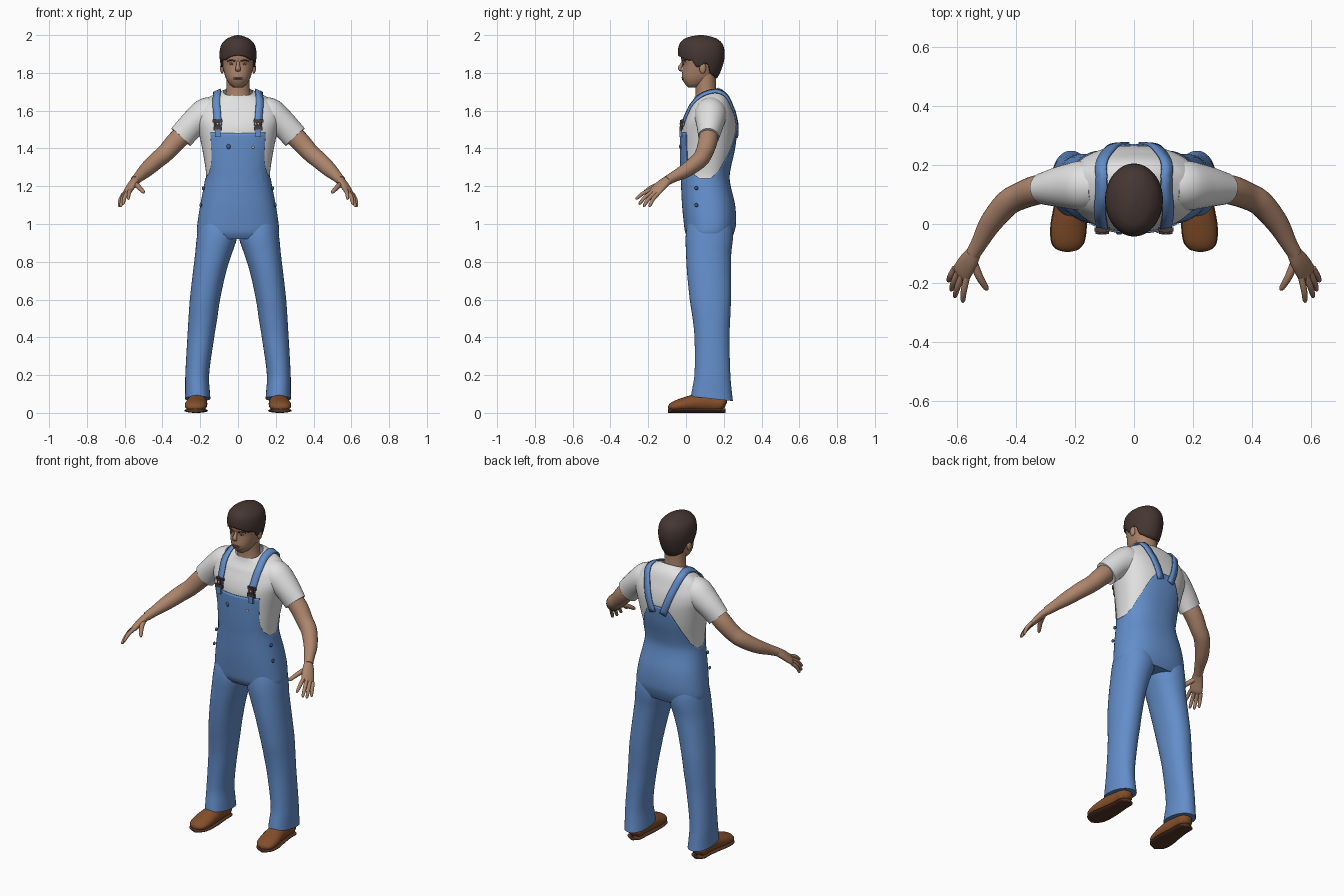
import bpy, bmesh, math
from mathutils import Vector, Matrix
from mathutils.bvhtree import BVHTree

if "Cube" in bpy.data.objects:
    bpy.data.objects.remove(bpy.data.objects["Cube"])


def material(name, *rgb):
    m = bpy.data.materials.new(name)
    m.use_nodes = True
    m.diffuse_color = (*rgb, 1)
    m.node_tree.nodes["Principled BSDF"].inputs["Base Color"].default_value = (*rgb, 1)
    return m


SKIN = material("skin", .42, .235, .15)
LIP = material("dark skin", .27, .13, .09)
HAIR = material("dark brown hair", .06, .037, .032)
WHITE = material("white cotton", .76, .76, .76)
DENIM = material("blue denim", .125, .27, .59)
DARK_DENIM = material("dark denim", .05, .11, .25)
LEATHER = material("brown leather", .23, .078, .024)
SOLE = material("dark sole", .09, .035, .018)
BUCKLE = material("dark buckle", .07, .045, .04)
METAL = material("pale metal", .6, .6, .62)


# ---------- helpers ----------
def finish(name, mesh, mat, mirror=False, thick=0, grow=-1, sharp=50):
    mesh.materials.append(mat)
    mesh.shade_smooth()
    mesh.set_sharp_from_angle(angle=math.radians(sharp))
    ob = bpy.data.objects.new(name, mesh)
    bpy.context.scene.collection.objects.link(ob)
    if thick:
        mod = ob.modifiers.new("thickness", 'SOLIDIFY')
        mod.thickness, mod.offset = thick, grow
    if mirror:
        ob.modifiers.new("mirror", 'MIRROR').use_mirror_merge = False
    return ob


def grid(name, rows, mat, closed=True, caps="", **kw):
    """Skin a list of point rows; caps may contain b (bottom) and t (top)."""
    n, k = len(rows[0]), len(rows)
    verts = [tuple(p) for row in rows for p in row]
    faces = [(r * n + c, r * n + (c + 1) % n, (r + 1) * n + (c + 1) % n, (r + 1) * n + c)
             for r in range(k - 1) for c in range(n if closed else n - 1)]
    if "b" in caps:
        faces.append(tuple(reversed(range(n))))
    if "t" in caps:
        faces.append(tuple(range((k - 1) * n, k * n)))
    mesh = bpy.data.meshes.new(name)
    mesh.from_pydata(verts, [], faces)
    return finish(name, mesh, mat, **kw)


def sample(table, t):
    """Smooth curve through rows of (t, values...)."""
    last = len(table) - 1
    i = 0
    while i < last - 1 and t > table[i + 1][0]:
        i += 1
    a, b = table[i], table[i + 1]
    before, after = table[max(i - 1, 0)], table[min(i + 2, last)]
    h = b[0] - a[0]
    s = min(max((t - a[0]) / h, 0), 1)
    out = []
    for j in range(1, len(a)):
        ma = (b[j] - before[j]) / (b[0] - before[0]) * h
        mb = (after[j] - a[j]) / (after[0] - a[0]) * h
        d = b[j] - a[j]
        out.append(a[j] + s * ma + s * s * (3 * d - 2 * ma - mb) + s ** 3 * (ma + mb - 2 * d))
    return out


def linear(table, t):
    for (a, u), (b, v) in zip(table, table[1:]):
        if t <= b:
            return u + (v - u) * (t - a) / (b - a)
    return table[-1][1]


def skin_point(table, a, z, off=0, power=1, tilt=None):
    """Point on a body whose rows are (z, centre x, half width, front y, back y)."""
    cx, w, front, back = sample(table, z)
    bend = lambda v: math.copysign(abs(v) ** power, v)
    dy = ((back - front) / 2 + off) * bend(math.cos(a))
    return Vector((cx + (w + off) * bend(math.sin(a)), (front + back) / 2 - dy,
                   z - (tilt(z) * dy if tilt else 0)))


def body(name, table, low, high, mat, n=64, rows=40, ease=1, **kw):
    """Stack of rings; low may be a rim height that depends on the angle."""
    shape = {k: kw.pop(k) for k in ("off", "power", "tilt") if k in kw}
    get = lambda v, c: linear(v, 180 - abs(180 - 360 * c / n)) if isinstance(v, list) else v
    pts = []
    for r in range(rows + 1):
        s = 1 - (1 - r / rows) ** ease
        pts.append([skin_point(table, math.tau * c / n,
                               get(low, c) + (get(high, c) - get(low, c)) * s, **shape)
                    for c in range(n)])
    return grid(name, pts, mat, **kw)


def tube(name, pts, mat, ref=(0, 1, 0), n=20, steps=6, mirror=True):
    """Rounded limb through points of (x, y, z, radius along ref, other radius)."""
    table = [(i, *p) for i, p in enumerate(pts)]
    end, rows = len(pts) - 1, []
    for k in range(end * steps + 1):
        t = k / steps
        x, y, z, ra, rb = sample(table, t)
        tan = (Vector(sample(table, min(t + .1, end))[:3])
               - Vector(sample(table, max(t - .1, 0))[:3])).normalized()
        side = Vector(ref)
        side = (side - tan * side.dot(tan)).normalized()
        up = tan.cross(side)
        rows.append([Vector((x, y, z)) + side * ra * math.cos(math.tau * c / n)
                     + up * rb * math.sin(math.tau * c / n) for c in range(n)])
    return grid(name, rows, mat, caps="bt", mirror=mirror)


def solid(name, centre, size, mat, box=False, mirror=True):
    bm = bmesh.new()
    m = Matrix.Translation(centre) @ Matrix.Diagonal((*size, 1))
    if box:
        bmesh.ops.create_cube(bm, size=1, matrix=m)
    else:
        bmesh.ops.create_uvsphere(bm, u_segments=16, v_segments=10, radius=.5, matrix=m)
    mesh = bpy.data.meshes.new(name)
    bm.to_mesh(mesh)
    bm.free()
    return finish(name, mesh, mat, mirror=mirror)


def tree(ob):
    return BVHTree.FromPolygons([v.co for v in ob.data.vertices],
                                [tuple(p.vertices) for p in ob.data.polygons])


def front_of(bvh, x, z):
    return bvh.ray_cast(Vector((x, -1, z)), Vector((0, 1, 0)))[0]


# ---------- shirt and overalls ----------
trunk = [(.92, 0, .19, .02, .235), (.95, 0, .211, .002, .248), (1, 0, .21, -.006, .26),
         (1.1, 0, .195, -.016, .255), (1.2, 0, .176, -.021, .232), (1.25, 0, .169, -.023, .226),
         (1.3, 0, .173, -.026, .233), (1.4, 0, .19, -.028, .255), (1.5, 0, .212, -.025, .266),
         (1.55, 0, .225, -.012, .262), (1.6, 0, .22, .01, .25), (1.65, 0, .185, .03, .228),
         (1.68, 0, .13, .042, .205), (1.7, 0, .078, .047, .172)]
collar = lambda z: .35 * min(max((z - 1.62) / .08, 0), 1)
shirt = body("shirt", trunk, 1.15, 1.7, WHITE, power=.85, tilt=collar, sharp=80)
tube("sleeve", [(.13, .13, 1.59, .08, .085), (.175, .13, 1.575, .085, .087),
                (.237, .127, 1.53, .073, .073), (.303, .12, 1.46, .055, .068)], WHITE, n=32)

# Bib in front, low at the sides, rising to a peak behind
rim = [(0, 1.48), (40, 1.485), (45, 1.36), (50, 1.31), (60, 1.27), (80, 1.24), (100, 1.24),
       (120, 1.28), (140, 1.36), (160, 1.46), (170, 1.5), (180, 1.5)]
overalls = body("overalls_top", trunk, .92, rim, DENIM, n=72, off=.005, power=.85,
                caps="b", thick=.005)
leg = [(.065, .213, .068, .025, .25), (.1, .214, .066, .03, .245), (.2, .216, .063, .045, .235),
       (.4, .197, .071, .045, .23), (.5, .186, .076, .035, .234), (.6, .175, .08, .02, .238),
       (.75, .15, .088, .005, .238), (.85, .128, .098, 0, .24), (.93, .111, .107, -.002, .249),
       (1, .105, .1, .007, .244), (1.08, .09, .08, .03, .22)]
body("trouser_leg", leg, .075, 1.08, DENIM, n=40, power=.92, caps="bt", mirror=True,
     tilt=lambda z: -.12 * max(0, 1 - (z - .06) / .2))

# Shoulder straps laid on the shirt
shirt_tree, bib_tree = tree(shirt), tree(overalls)
path = [(.108, -.03, 1.52), (.112, 0, 1.59), (.12, .04, 1.67), (.122, .1, 1.72),
        (.118, .16, 1.72), (.105, .21, 1.67), (.08, .26, 1.59), (.035, .28, 1.46)]
table = [(i, *p) for i, p in enumerate(path)]
end, ribbon = len(path) - 1, []
for k in range(end * 6 + 1):
    t = k / 6
    p, normal, _, _ = shirt_tree.find_nearest(Vector(sample(table, t)))
    tan = Vector(sample(table, min(t + .1, end))) - Vector(sample(table, max(t - .1, 0)))
    side = tan.cross(normal).normalized() * .02
    ribbon.append([p + normal * .005 - side, p + normal * .005 + side])
grid("shoulder_strap", ribbon, DENIM, closed=False, mirror=True, thick=.008, grow=1)

# Buckles, bib details and side buttons
for part, z, w, h, mat in (("buckle_bar", 1.545, .052, .015, BUCKLE),
                           ("buckle_link", 1.525, .026, .05, BUCKLE),
                           ("buckle_clip", 1.505, .046, .022, BUCKLE),
                           ("bib_tab", 1.48, .03, .04, DENIM)):
    y = front_of(shirt_tree, .108, z).y - .016
    solid(part, (.108, y, z), (w, .014, h), mat, box=True)
solid("buckle_stud", (.108, front_of(shirt_tree, .108, 1.53).y - .023, 1.53),
      (.012, .01, .012), METAL)
solid("bib_button", front_of(bib_tree, .08, 1.405), (.014, .01, .014), METAL, mirror=False)
solid("pocket_fold", front_of(bib_tree, -.05, 1.41), (.022, .012, .026), DARK_DENIM, mirror=False)
for z in (1.19, 1.1):
    spot = bib_tree.find_nearest(Vector((.3, .055, z)))[0]
    solid("side_button", (spot.x, .055, z), (.014, .02, .02), DARK_DENIM)

# ---------- arms and hands ----------
tube("arm", [(.27, .122, 1.495, .05, .052), (.33, .115, 1.435, .05, .052),
             (.385, .095, 1.375, .046, .047), (.43, .07, 1.337, .044, .045),
             (.485, .005, 1.287, .038, .039), (.522, -.06, 1.252, .029, .029),
             (.545, -.1, 1.23, .025, .025)], SKIN, n=24)
across = Vector((.68, .6, -.42))
tube("palm", [(.538, -.09, 1.237, .024, .022), (.56, -.125, 1.21, .034, .02),
              (.583, -.162, 1.174, .037, .016), (.592, -.177, 1.16, .03, .008)], SKIN, ref=across)
fingers = {"index_finger": ((.567, -.18, 1.183), (.58, -.265, 1.13)),
           "middle_finger": ((.582, -.172, 1.174), (.608, -.248, 1.103)),
           "ring_finger": ((.596, -.162, 1.166), (.62, -.225, 1.09)),
           "little_finger": ((.607, -.15, 1.158), (.629, -.193, 1.09)),
           "thumb": ((.548, -.12, 1.215), (.497, -.223, 1.165))}
for name, (root, tip) in fingers.items():
    root, tip = Vector(root), Vector(tip)
    fat = 1.25 if name == "thumb" else 1
    pts = []
    for s, r in ((0, .011), (.5, .0105), (.9, .008), (1, .003)):
        p = root.lerp(tip, s) + Vector((.3, -.3, .5)) * .05 * s * (1 - s)
        pts.append((*p, r * fat, r * fat))
    tube(name, pts, SKIN, ref=across, n=12, steps=4)

# ---------- shoes ----------
shoe = [(.215, .21, .04, .015, .015), (.215, .19, .048, .042, .04), (.215, .13, .055, .045, .05),
        (.217, .05, .052, .054, .046), (.222, -.01, .043, .059, .038),
        (.225, -.06, .034, .054, .029), (.225, -.085, .028, .036, .018),
        (.225, -.094, .026, .01, .006)]
tube("shoe", shoe, LEATHER, ref=(1, 0, 0), n=24)
tube("shoe_sole", [(x, y, .012, w + .003, .012) for x, y, z, w, h in shoe], SOLE,
     ref=(1, 0, 0), n=24)
solid("shoe_heel", (.215, .165, .014), (.084, .08, .028), SOLE)

# ---------- neck and head ----------
neck = [(1.62, 0, .08, .04, .185), (1.68, 0, .067, .05, .165), (1.72, 0, .062, .05, .16),
        (1.8, 0, .062, .045, .16)]
body("neck", neck, 1.62, 1.8, SKIN, n=32, rows=12)
skull = [(1.722, 0, .022, .012, .06), (1.735, 0, .04, -.001, .09), (1.76, 0, .058, -.017, .13),
         (1.78, 0, .067, -.021, .148), (1.82, 0, .078, -.019, .165), (1.845, 0, .083, -.018, .17),
         (1.87, 0, .086, -.025, .178), (1.9, 0, .086, -.027, .18), (1.95, 0, .072, -.012, .165),
         (1.975, 0, .04, .03, .12)]
head = body("head", skull, 1.722, 1.975, SKIN, n=48, rows=30, power=.92, caps="bt")
hairdo = [(1.76, 0, .066, .0, .158), (1.8, 0, .081, -.01, .18), (1.85, 0, .093, -.032, .198),
          (1.9, 0, .098, -.042, .205), (1.95, 0, .088, -.036, .195), (1.98, 0, .06, -.01, .165),
          (1.994, 0, .03, .03, .125), (2, 0, .005, .065, .09)]
hairline = [(0, 1.893), (25, 1.885), (45, 1.868), (65, 1.865), (75, 1.83), (88, 1.83),
            (95, 1.85), (108, 1.845), (118, 1.795), (150, 1.775), (180, 1.77)]
body("hair", hairdo, hairline, 2, HAIR, n=72, rows=24, ease=2, caps="t", thick=.012)

face = tree(head)
tube("nose", [(0, -.016, 1.862, .008, .006), (0, -.024, 1.845, .009, .008),
              (0, -.032, 1.827, .013, .011), (0, -.03, 1.815, .014, .007),
              (0, -.02, 1.81, .009, .003)], SKIN, ref=(1, 0, 0), n=14, mirror=False)
solid("ear", (.084, .088, 1.825), (.022, .036, .058), SKIN)
solid("eye_socket", front_of(face, .033, 1.848), (.03, .006, .013), LIP)
solid("iris", front_of(face, .033, 1.848), (.011, .009, .01), HAIR)


def face_line(name, points, mat, thick):
    tube(name, [(*front_of(face, x, z), .003, thick) for x, z in points], mat, n=8, mirror=True)


face_line("eyebrow", [(.015, 1.862), (.035, 1.868), (.055, 1.862)], HAIR, .004)
face_line("upper_lip", [(0, 1.775), (.012, 1.775), (.026, 1.771)], LIP, .004)
face_line("lower_lip", [(0, 1.766), (.012, 1.766), (.024, 1.77)], LIP, .004)
